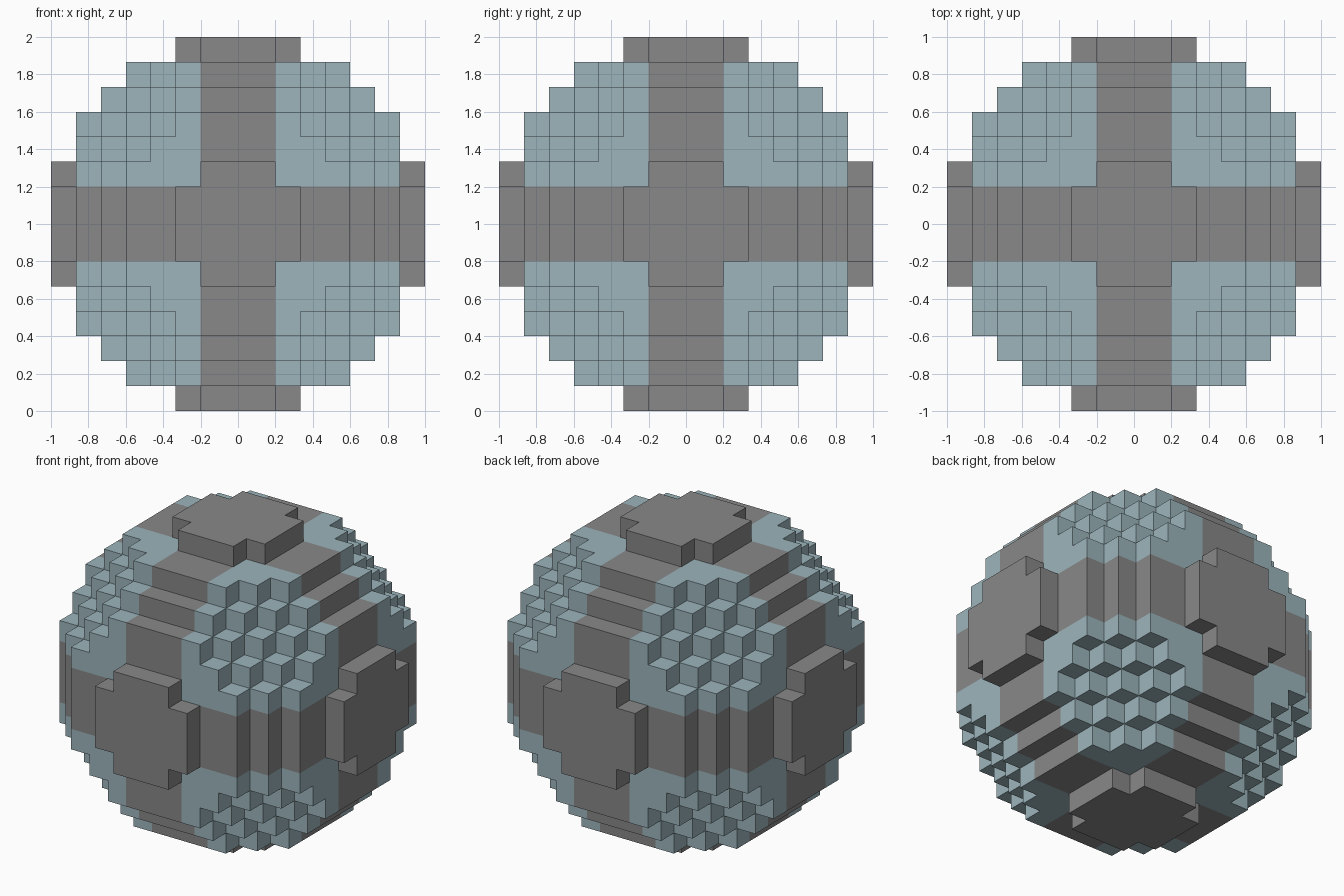
import bpy
import bmesh
from itertools import product
from mathutils import Vector

if "Cube" in bpy.data.objects:
    bpy.data.objects.remove(bpy.data.objects["Cube"], do_unlink=True)

CELLS = 15                 # blocks across the ball
SIZE = 2 / CELLS
HALF = CELLS // 2
CENTRE = Vector((0, 0, 1))


def make_material(name, rgb):
    mat = bpy.data.materials.new(name)
    mat.use_nodes = True
    mat.diffuse_color = (*rgb, 1)
    mat.node_tree.nodes["Principled BSDF"].inputs["Base Color"].default_value = (*rgb, 1)
    return mat


grey = make_material("grey", (0.246, 0.246, 0.246))
pale_blue = make_material("pale_blue", (0.332, 0.462, 0.503))

# All blocks whose centres lie inside the ball
span = range(-HALF, HALF + 1)
ball = {c for c in product(span, repeat=3)
        if sum(v * v for v in c) <= (CELLS / 2) ** 2}

SIDES = [{1: "left", -1: "right"}, {1: "back", -1: "front"}, {1: "top", -1: "bottom"}]


def part_of(cell):
    """Sort a block into a hub, the crossing bands or a corner panel."""
    for axis, v in enumerate(cell):
        if abs(v) == HALF:
            return SIDES[axis][v // HALF] + "_hub"
    if min(abs(v) for v in cell) <= 1:
        return "crossing_bands"
    x, y, z = (SIDES[a][1 if v > 0 else -1] for a, v in enumerate(cell))
    return f"{z}_{y}_{x}_panel"


def build_part(name, cells, mat):
    """Skin the blocks with only the faces that are open to the outside."""
    bm = bmesh.new()
    for cell in cells:
        for axis, sign in product(range(3), (1, -1)):
            normal = Vector((0, 0, 0))
            normal[axis] = sign
            if tuple(int(a + b) for a, b in zip(cell, normal)) in ball:
                continue
            u = Vector((0, 0, 0))
            u[(axis + 1) % 3] = 1
            v = normal.cross(u)
            mid = Vector(cell) + normal / 2
            corners = [mid + (u * a + v * b) / 2
                       for a, b in ((-1, -1), (1, -1), (1, 1), (-1, 1))]
            bm.faces.new([bm.verts.new(CENTRE + p * SIZE) for p in corners])
    # Weld the squares and merge flat areas into clean faces
    bmesh.ops.remove_doubles(bm, verts=bm.verts[:], dist=SIZE / 100)
    bmesh.ops.dissolve_limit(bm, angle_limit=0.01, verts=bm.verts[:], edges=bm.edges[:])
    mesh = bpy.data.meshes.new(name)
    bm.to_mesh(mesh)
    bm.free()
    mesh.materials.append(mat)
    bpy.context.collection.objects.link(bpy.data.objects.new(name, mesh))


parts = {}
for cell in sorted(ball):
    parts.setdefault(part_of(cell), []).append(cell)

for name, cells in parts.items():
    build_part(name, cells, pale_blue if name.endswith("panel") else grey)
